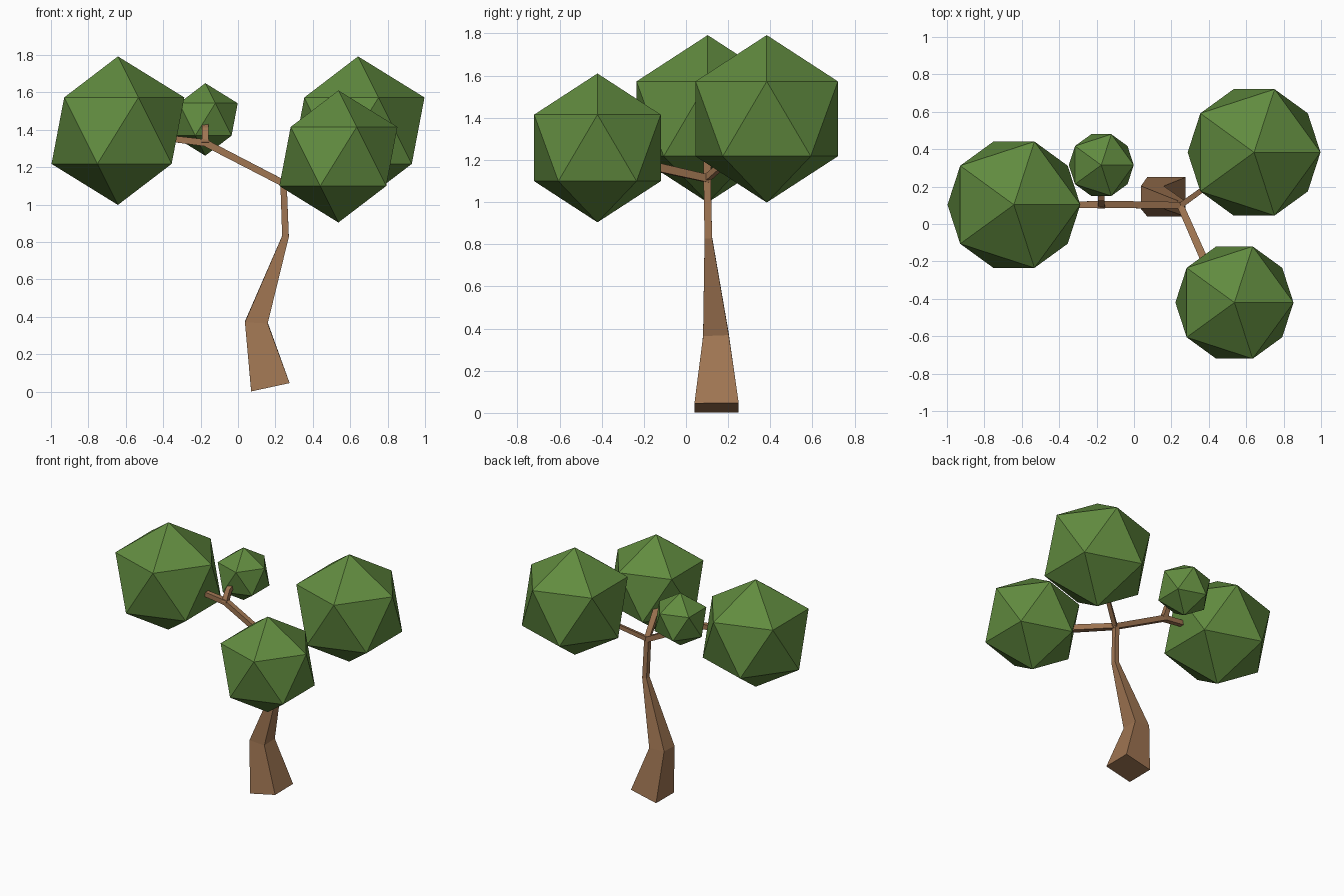
import bpy, bmesh
from mathutils import Vector

if "Cube" in bpy.data.objects:
    bpy.data.objects.remove(bpy.data.objects["Cube"])


def material(name, color):
    m = bpy.data.materials.new(name)
    m.diffuse_color = color
    m.use_nodes = True
    m.node_tree.nodes["Principled BSDF"].inputs["Base Color"].default_value = m.diffuse_color
    return m


bark = material("bark", (0.35, 0.18, 0.085, 1))
leaf = material("leaf", (0.12, 0.26, 0.05, 1))


def limb(name, nodes):
    """Square tapered tube through nodes of (x, y, z, half_width)."""
    pts = [Vector(n[:3]) for n in nodes]
    span = (pts[-1] - pts[0]).normalized()
    ref = Vector((0, 1, 0)) if abs(span.z) > 0.7 else Vector((0, 0, 1))
    bm = bmesh.new()
    rings = []
    for i, p in enumerate(pts):
        t = Vector()
        if i > 0:
            t += (p - pts[i - 1]).normalized()
        if i < len(pts) - 1:
            t += (pts[i + 1] - p).normalized()
        t.normalize()
        u = ref.cross(t).normalized()
        v = t.cross(u)
        h = nodes[i][3]
        rings.append([bm.verts.new(p + u * a * h + v * b * h)
                      for a, b in ((-1, -1), (1, -1), (1, 1), (-1, 1))])
    for r, s in zip(rings, rings[1:]):
        for k in range(4):
            j = (k + 1) % 4
            bm.faces.new((r[k], r[j], s[j], s[k]))
    bm.faces.new(rings[0][::-1])
    bm.faces.new(rings[-1])
    bmesh.ops.recalc_face_normals(bm, faces=bm.faces)
    me = bpy.data.meshes.new(name)
    bm.to_mesh(me)
    bm.free()
    me.materials.append(bark)
    bpy.context.collection.objects.link(bpy.data.objects.new(name, me))


def foliage(name, center, radius):
    bpy.ops.mesh.primitive_ico_sphere_add(subdivisions=1, radius=radius, location=center)
    ob = bpy.context.object
    ob.name = name
    ob.data.materials.append(leaf)


# Trunk, bent and tapering upward
limb("trunk", [(0.173, 0.145, 0.024, 0.105), (0.098, 0.142, 0.37, 0.061),
               (0.254, 0.106, 0.83, 0.018), (0.243, 0.1, 1.125, 0.017)])

# Branches
limb("left_branch", [(0.25, 0.1, 1.11, 0.018), (-0.175, 0.105, 1.33, 0.019),
                     (-0.42, 0.1, 1.36, 0.016)])
limb("stub_branch", [(-0.175, 0.1, 1.325, 0.019), (-0.175, 0.14, 1.4, 0.017),
                     (-0.175, 0.23, 1.45, 0.015)])
limb("front_branch", [(0.243, 0.11, 1.11, 0.018), (0.45, -0.36, 1.215, 0.022)])
limb("back_branch", [(0.243, 0.095, 1.11, 0.015), (0.5, 0.28, 1.27, 0.012)])

# Foliage clumps
foliage("left_foliage", (-0.642, 0.103, 1.395), 0.397)
foliage("back_foliage", (0.642, 0.383, 1.395), 0.397)
foliage("front_foliage", (0.537, -0.42, 1.257), 0.353)
foliage("small_foliage", (-0.175, 0.315, 1.455), 0.194)
